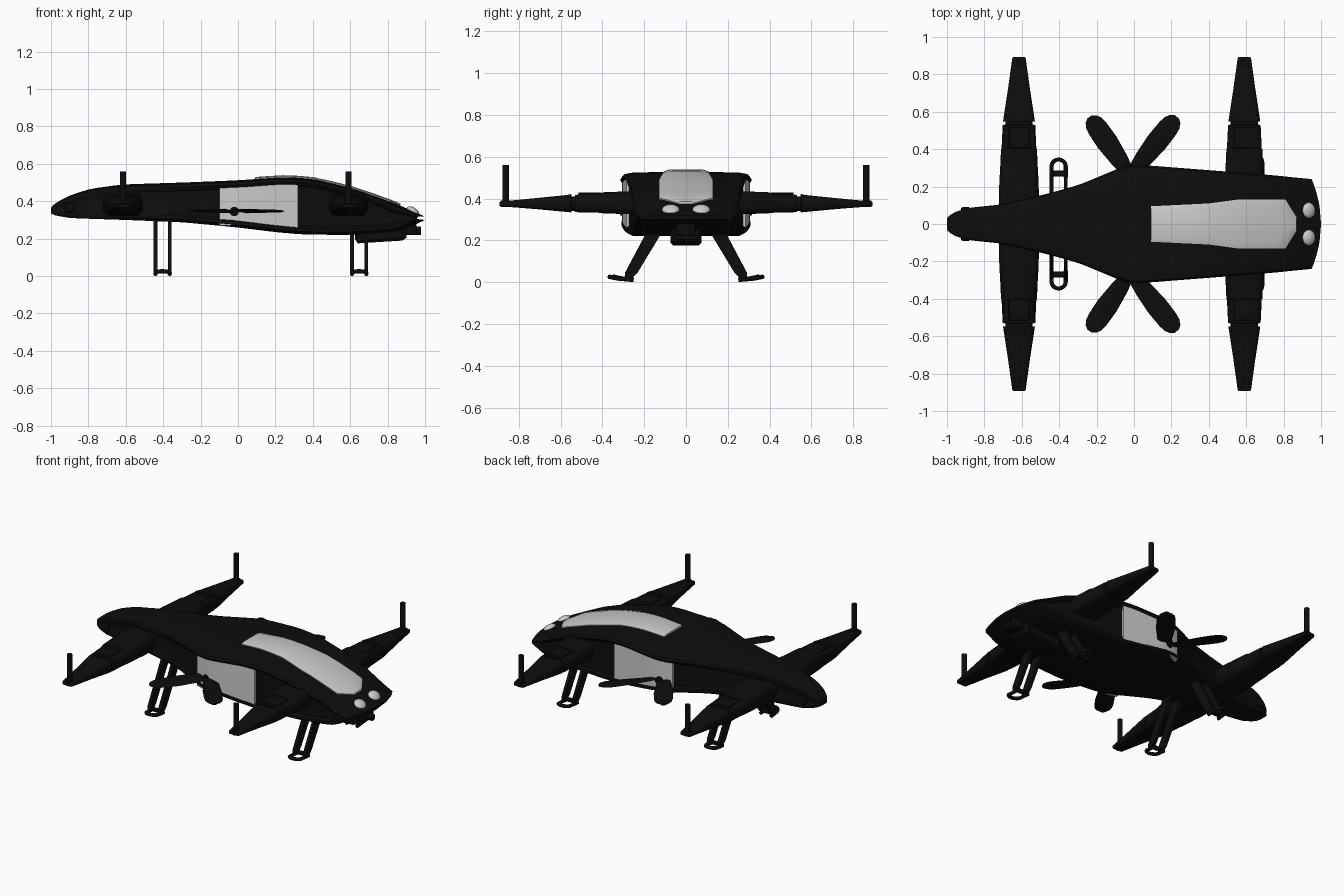
import bpy, bmesh
from math import sin, cos, pi
from mathutils import Vector

if "Cube" in bpy.data.objects:
    bpy.data.objects.remove(bpy.data.objects["Cube"])

black = bpy.data.materials.new("matte_black")
black.diffuse_color = (0.004, 0.004, 0.004, 1)
black.use_nodes = True
black.node_tree.nodes["Principled BSDF"].inputs["Base Color"].default_value = black.diffuse_color


def finish(name, bm, mat=black, angle=0.6):
    bmesh.ops.remove_doubles(bm, verts=bm.verts, dist=1e-5)
    bmesh.ops.recalc_face_normals(bm, faces=bm.faces)
    me = bpy.data.meshes.new(name)
    bm.to_mesh(me)
    bm.free()
    ob = bpy.data.objects.new(name, me)
    bpy.context.collection.objects.link(ob)
    if mat:
        me.materials.append(mat)
    bpy.ops.object.select_all(action='DESELECT')
    ob.select_set(True)
    bpy.context.view_layer.objects.active = ob
    bpy.ops.object.shade_smooth_by_angle(angle=angle)
    return ob


def loft(name, rings, mat=black, angle=0.6):
    """Skin closed rings of equal length and cap both ends."""
    bm = bmesh.new()
    vs = [[bm.verts.new(p) for p in r] for r in rings]
    n = len(vs[0])
    for a, b in zip(vs, vs[1:]):
        for i in range(n):
            bm.faces.new((a[i], a[(i + 1) % n], b[(i + 1) % n], b[i]))
    bm.faces.new(vs[0])
    bm.faces.new(vs[-1])
    return finish(name, bm, mat, angle)


def box(name, c, s, bevel=0.008):
    bm = bmesh.new()
    bmesh.ops.create_cube(bm, size=1)
    for v in bm.verts:
        v.co = Vector([c[i] + v.co[i] * s[i] for i in range(3)])
    bmesh.ops.bevel(bm, geom=bm.edges[:], offset=bevel, segments=2, affect='EDGES', profile=0.5)
    return finish(name, bm)


def cyl(name, a, b, r, seg=20):
    a, b = Vector(a), Vector(b)
    q = (b - a).to_track_quat('Z', 'Y')
    ring = [q @ Vector((r * cos(2 * pi * i / seg), r * sin(2 * pi * i / seg), 0)) for i in range(seg)]
    return loft(name, [[a + p for p in ring], [b + p for p in ring]])


def tube(name, pts, r):
    cu = bpy.data.curves.new(name, 'CURVE')
    cu.dimensions = '3D'
    cu.bevel_depth = r
    cu.bevel_resolution = 3
    cu.use_fill_caps = True
    sp = cu.splines.new('POLY')
    sp.points.add(len(pts) - 1)
    for p, c in zip(sp.points, pts):
        p.co = (*c, 1)
    cu.materials.append(black)
    bpy.context.collection.objects.link(bpy.data.objects.new(name, cu))


def lerp(tab, x):
    if x <= tab[0][0]:
        return tab[0][1]
    for (x0, v0), (x1, v1) in zip(tab, tab[1:]):
        if x <= x1:
            return v0 + (v1 - v0) * (x - x0) / (x1 - x0)
    return tab[-1][1]


# fuselage profiles: half width, top and bottom heights along x
W = [(-1, .03), (-.985, .05), (-.95, .07), (-.9, .085), (-.7, .105), (-.45, .165), (-.29, .21),
     (-.04, .315), (.05, .315), (.5, .28), (1, .24)]
T = [(-1, .365), (-.98, .39), (-.93, .42), (-.8, .465), (-.62, .49), (-.3, .50), (0, .512), (.25, .53),
     (.4, .52), (.6, .473), (.8, .405), (.93, .35), (1, .318)]
B = [(-1, .335), (-.97, .32), (-.9, .31), (-.6, .30), (-.3, .288), (0, .26), (.2, .235), (.35, .222),
     (.6, .22), (.87, .24), (1, .30)]


def soft(tab, x):
    d = min(.04, 1 - abs(x))
    return (lerp(tab, x - d) + 2 * lerp(tab, x) + lerp(tab, x + d)) / 4


def nose(x, y):
    k = min(1, max(0, (x - .75) / .25))
    return x - .05 * k * (y / .24) ** 2


# fuselage with rolled upper and lower lips
rings = []
xs = [-1, -.99, -.975] + [-.95 + i * .04875 for i in range(40)] + [.975, 1]
for x in xs:
    w, t, b = soft(W, x), soft(T, x), soft(B, x)
    h = t - b
    k = min(.03, h * .2)
    half = [(0, t), (.4 * w, t), (.7 * w, t - k * .1), (.88 * w, t - k * .15), (.97 * w, t - k * .35), (w, t - k * .8),
            (.98 * w, t - k * 1.2), (.93 * w, t - k * 1.5), (.92 * w, t - h / 2),
            (.93 * w, b + k * 1.5), (.98 * w, b + k * 1.1), (.98 * w, b + k * .5), (.88 * w, b), (.5 * w, b), (0, b)]
    pts = half + [(-y, z) for y, z in half[-2:0:-1]]
    rings.append([(nose(x, y), y, z) for y, z in pts])
loft("fuselage", rings)

# long roof panel
rings = []
CW = [(.09, .095), (.4, .11), (.55, .13), (.81, .13), (.87, .035)]
for x in [.09, .16, .24, .32, .4, .48, .55, .62, .7, .76, .81, .84, .87]:
    w, t = lerp(CW, x), soft(T, x)
    rings.append([(x, y * w, t + z) for y, z in
                  [(-1, -.012), (-1, .004), (-.8, .010), (0, .011), (.8, .010), (1, .004), (1, -.012)]])
loft("roof_panel", rings, None)

for s, side in ((1, "left"), (-1, "right")):
    # side door panel
    rings = []
    for i in range(9):
        x = -.1 + .42 * i / 8
        y, t, b = soft(W, x) * .93, soft(T, x) - .022, soft(B, x) + .022
        if x < .0:
            b = min(b, .27)
        rings.append([(x, s * (y - .03), b), (x, s * (y + .012), b), (x, s * (y + .012), t), (x, s * (y - .03), t)])
    loft(side + "_door_panel", rings, None)

    # headlight
    bm = bmesh.new()
    bmesh.ops.create_uvsphere(bm, u_segments=20, v_segments=12, radius=1)
    for v in bm.verts:
        c = v.co
        v.co = Vector((.935 + .034 * c.x, s * (.073 + .042 * c.y), .347 + .022 * c.z - .013 * c.x))
    finish(side + "_headlight", bm, None)

    # side fan blades and hub
    for e, (tx, ty) in (("rear", (-.225, .555)), ("front", (.215, .555))):
        a, b = Vector((-.02, .26)), Vector((tx, ty))
        d = (b - a).normalized()
        n = Vector((-d.y, d.x))
        L = (b - a).length
        rings = []
        for u, hw in ((0, .03), (.3, .048), (.6, .058), (.85, .056), (.95, .05), (1.02, .036), (1.06, .015)):
            tilt = .2 * (1 - u) + .04
            ring = []
            for f, g in ((-1, 0), (-.5, .006), (.5, .006), (1, 0), (.5, -.006), (-.5, -.006)):
                p = a + d * L * u + n * f * hw
                ring.append((p.x, s * p.y, .348 + tilt * f * hw + g))
            rings.append(ring)
        loft(f"{side}_{e}_blade", rings)
    cyl(side + "_blade_hub", (-.02, s * .25, .345), (-.02, s * .315, .345), .025)

    for e, cx in (("rear", -.615), ("front", .59)):
        # tapered arm with a groove at the joint
        rings = []
        for y, hx, z0, z1 in ((.03, .108, .322, .438), (.24, .105, .322, .438), (.27, .102, .325, .435),
                              (.40, .096, .33, .43), (.405, .093, .332, .424), (.53, .087, .335, .418),
                              (.531, .073, .342, .41), (.548, .073, .342, .41), (.549, .085, .334, .422),
                              (.57, .082, .336, .417), (.72, .059, .35, .402), (.885, .036, .363, .386),
                              (.892, .032, .366, .383)):
            k = (z1 - z0) * .28
            sec = [(hx, z0 + k), (hx, z1 - k), (hx - k * .35, z1 - k * .35), (hx - k, z1),
                   (k - hx, z1), (k * .35 - hx, z1 - k * .35), (-hx, z1 - k), (-hx, z0 + k),
                   (k * .35 - hx, z0 + k * .35), (k - hx, z0), (hx - k, z0), (hx - k * .35, z0 + k * .35)]
            rings.append([(cx + x, s * y, z) for x, z in sec])
        loft(f"{side}_{e}_arm", rings, angle=.7)
        # raised arm cover and rotor post
        box(f"{side}_{e}_arm_cover", (cx, s * .46, .419), (.11, .11, .02), .004)
        cyl(f"{side}_{e}_post_base", (cx, s * .862, .36), (cx, s * .862, .392), .024)
        cyl(f"{side}_{e}_rotor_post", (cx, s * .862, .37), (cx, s * .862, .56), .016)

    # landing legs: two flat struts and a looped foot
    for e, cx, top, reach in (("rear", -.403, .31, .345), ("front", .648, .24, .365)):
        for j in (-1, 1):
            x = cx + j * .038
            rings = []
            y0 = .15 - (top - .24) * .5
            for y, z, h in ((y0, top, .036), (.262, .045, .03), (.275, .02, .018)):
                rings.append([(x - .01, s * (y - h), z), (x + .01, s * (y - h), z),
                              (x + .01, s * (y + h), z), (x - .01, s * (y + h), z)])
            loft(f"{side}_{e}_leg_strut", rings)
        arc = [(cx + .038 * cos(pi * i / 10), s * (reach - .038 + .038 * sin(pi * i / 10)),
                .018 + .008 * sin(pi * i / 10)) for i in range(11)]
        pts = [(cx + .038, s * .25, .011)] + arc + [(cx - .038, s * .25, .011)]
        tube(f"{side}_{e}_foot", pts, .011)
        box(f"{side}_{e}_foot_bar", (cx, s * .27, .025), (.08, .03, .018), .004)

    # tail knobs
    box(side + "_tail_knob", (-.9, s * .075, .365), (.05, .03, .05))

# chin sensor pod
rings = []
for x, hw, z0, z1 in ((.625, .06, .20, .25), (.64, .075, .175, .25), (.88, .075, .19, .26), (.9, .06, .205, .27)):
    k = .015
    rings.append([(x, hw, z0 + k), (x, hw, z1), (x, -hw, z1), (x, -hw, z0 + k), (x, k - hw, z0), (x, hw - k, z0)])
loft("chin_pod", rings)
box("lens_mount", (.92, 0, .25), (.07, .09, .06))
cyl("lens", (.9, 0, .243), (.978, 0, .243), .022)
